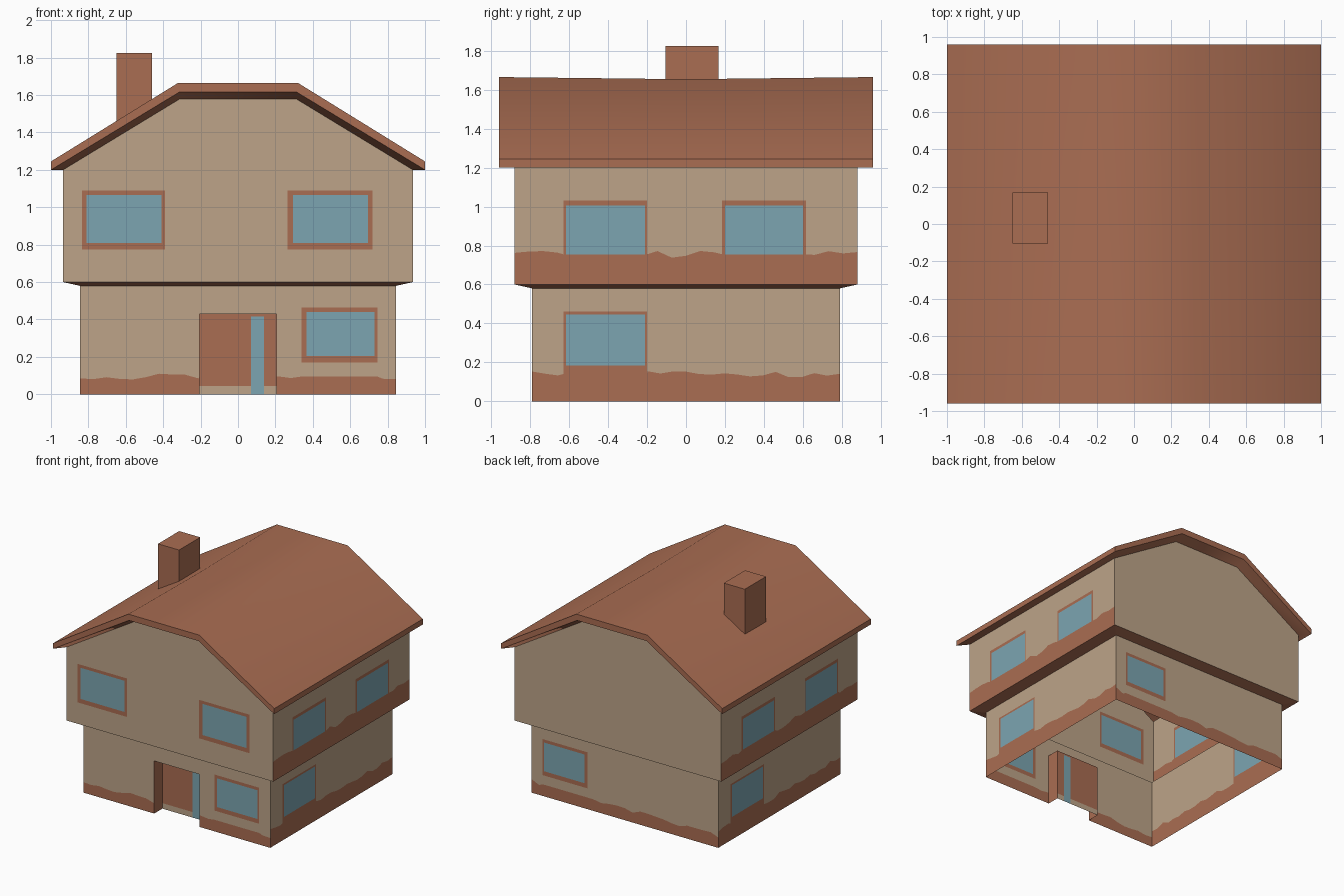
import bpy, bmesh, random
from mathutils import Vector

if "Cube" in bpy.data.objects:
    bpy.data.objects.remove(bpy.data.objects["Cube"])

random.seed(4)


def material(name, rgb):
    m = bpy.data.materials.new(name)
    m.diffuse_color = (*rgb, 1)
    m.use_nodes = True
    m.node_tree.nodes["Principled BSDF"].inputs["Base Color"].default_value = m.diffuse_color
    return m


MATS = [material("beige_plaster", (0.51, 0.372, 0.247)),
        material("terracotta", (0.40, 0.153, 0.085)),
        material("window_blue", (0.202, 0.378, 0.44))]
BEIGE, TERRA, BLUE = 0, 1, 2


def finish(bm, name, smooth=None):
    bmesh.ops.remove_doubles(bm, verts=bm.verts, dist=0.0005)
    me = bpy.data.meshes.new(name)
    bm.to_mesh(me)
    bm.free()
    for m in MATS:
        me.materials.append(m)
    ob = bpy.data.objects.new(name, me)
    bpy.context.collection.objects.link(ob)
    if smooth:
        bpy.ops.object.select_all(action='DESELECT')
        ob.select_set(True)
        bpy.context.view_layer.objects.active = ob
        bpy.ops.object.shade_smooth_by_angle(angle=smooth)
    return ob


def face(bm, pts, mat):
    f = bm.faces.new([bm.verts.new(p) for p in pts])
    f.material_index = mat
    return f


def bridge(bm, a, b, mat):
    """Quads between two closed rings."""
    n = len(a)
    for i in range(n):
        j = (i + 1) % n
        face(bm, (b[i], b[j], a[j], a[i]), mat)


def panel(bm, side, d, half, z0, z1, rects=(), band=None, base=BEIGE):
    """Wall cut into cells; rects (u0,u1,z0,z1,mat) paint cells, mat None is a hole."""
    us, zs = {-half, half}, {z0, z1}
    for r in rects:
        us |= {r[0], r[1]}
        zs |= {r[2], r[3]}
    if band:
        zs.add(band)
        us |= {round(-half + 2 * half * i / 24, 3) for i in range(1, 24)}
    us, zs = sorted(us), sorted(zs)
    wave = {u: 0 if any(r[0] <= u <= r[1] for r in rects) else random.uniform(-.018, .018)
            for u in us}

    def place(u, z):
        if z == band:
            z += wave[u]
        return {"front": (u, -d, z), "back": (u, d, z),
                "right": (d, u, z), "left": (-d, u, z)}[side]

    for ua, ub in zip(us, us[1:]):
        for za, zb in zip(zs, zs[1:]):
            cu, cz = (ua + ub) / 2, (za + zb) / 2
            mat = TERRA if band and cz < band else base
            for r in rects:
                if r[0] < cu < r[1] and r[2] < cz < r[3]:
                    mat = r[4]
            if mat is None:
                continue
            pts = [place(ua, za), place(ub, za), place(ub, zb), place(ua, zb)]
            if side in ("back", "left"):
                pts.reverse()
            face(bm, pts, mat)


def window(frame, glass):
    return [(*frame, TERRA), (*glass, BLUE)]


# Lower storey: open-bottomed walls with painted plinth, windows and door hole
LX, LY, UX, UY = 0.845, 0.79, 0.935, 0.88
front_win = window((.34, .745, .17, .465), (.365, .73, .205, .44))
side_r = window((-.63, -.20, .14, .46), (-.615, -.21, .185, .445))
side_l = window((.20, .63, .14, .46), (.21, .615, .185, .445))
bm = bmesh.new()
panel(bm, "front", LY, LX, 0, .58, front_win + [(-.205, .205, 0, .43, None)], .095)
panel(bm, "back", LY, LX, 0, .58, front_win, .095)
panel(bm, "right", LX, LY, 0, .58, side_r, .14)
panel(bm, "left", LX, LY, 0, .58, side_l, .14)
finish(bm, "lower_walls")

# Recessed door with glass strip, side jambs and lintel
bm = bmesh.new()
D = 0.685
panel(bm, "front", D, .205, 0, .43,
      [(-.205, .205, 0, .045, BEIGE), (.07, .14, 0, .415, BLUE),
       (.14, .205, .045, .415, TERRA)], base=TERRA)
face(bm, [(-.205, -LY, 0), (-.205, -D, 0), (-.205, -D, .43), (-.205, -LY, .43)], TERRA)
face(bm, [(.205, -D, 0), (.205, -LY, 0), (.205, -LY, .43), (.205, -D, .43)], TERRA)
face(bm, [(-.205, -LY, .43), (-.205, -D, .43), (.205, -D, .43), (.205, -LY, .43)], TERRA)
finish(bm, "door_recess")


# Ledge under the overhanging upper storey
def rect_ring(x, y, z):
    return [(-x, -y, z), (x, -y, z), (x, y, z), (-x, y, z)]


bm = bmesh.new()
bridge(bm, rect_ring(UX, UY, .60), rect_ring(LX, LY, .58), TERRA)
finish(bm, "ledge")

# Upper storey walls with gables
bm = bmesh.new()
upper_front = (window((-.835, -.39, .775, 1.09), (-.81, -.41, .81, 1.065))
               + window((.265, .72, .775, 1.09), (.295, .695, .81, 1.065)))
upper_side = (window((-.63, -.20, .755, 1.03), (-.615, -.21, .755, 1.005))
              + window((.185, .615, .755, 1.03), (.20, .60, .755, 1.005)))
panel(bm, "front", UY, UX, .60, 1.2, upper_front)
panel(bm, "back", UY, UX, .60, 1.2)
panel(bm, "right", UX, UY, .60, 1.2, upper_side, .755)
panel(bm, "left", UX, UY, .60, 1.2, upper_side, .755)
gable = [(-UX, 1.2), (UX, 1.2), (.31, 1.58), (-.31, 1.58)]
face(bm, [(x, -UY, z) for x, z in gable], BEIGE)
face(bm, [(x, UY, z) for x, z in reversed(gable)], BEIGE)
finish(bm, "upper_walls")


# Roof shell: top skin with a slight sag, fascia and sloping soffit
def roof_ring(xe, ze, xr, zr, y):
    prof = [(-xe, ze), (-xr, zr), (xr, zr), (xe, ze)]
    return [(x, -y, z) for x, z in prof] + [(x, y, z) for x, z in reversed(prof)]


bm = bmesh.new()
top = roof_ring(1, 1.245, .32, 1.665, .96)
low = roof_ring(1, 1.20, .315, 1.615, .96)
inner = roof_ring(UX, 1.20, .31, 1.58, UY)
mid = [(-1, 0, 1.245), (-.32, 0, 1.654), (.32, 0, 1.654), (1, 0, 1.245)]
rows = [top[:4], mid, top[:3:-1]]
for a, b in zip(rows, rows[1:]):
    for i in range(3):
        face(bm, (a[i], a[i + 1], b[i + 1], b[i]), TERRA)
bridge(bm, top, low, TERRA)
bridge(bm, low, inner, TERRA)
finish(bm, "roof", smooth=0.7)

# Chimney, its foot following the roof slope
bm = bmesh.new()
x0, x1, y0, y1 = -.65, -.46, -.105, .168
cap = [Vector(p) for p in ((x0, y0, 1.825), (x1, y0, 1.825), (x1, y1, 1.825), (x0, y1, 1.825))]
foot = [Vector((p.x, p.y, 1.645 - (abs(p.x) - .32) * .61)) for p in cap]
face(bm, cap, TERRA)
bridge(bm, cap, foot, TERRA)
finish(bm, "chimney")
